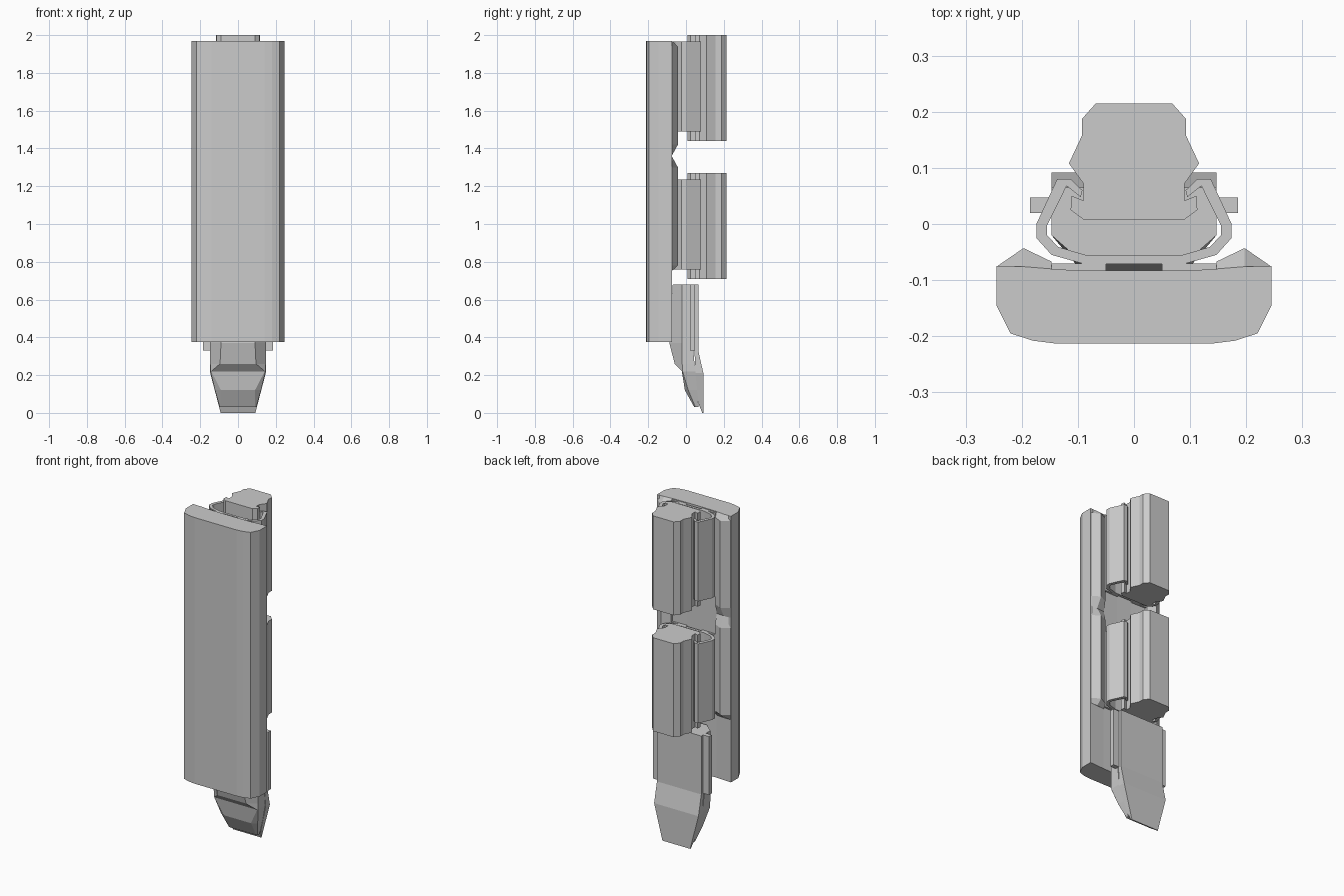
import bpy, bmesh


def loft(name, rings):
    """Skin a closed solid through rings of equal point count."""
    bm = bmesh.new()
    vs = [[bm.verts.new(p) for p in r] for r in rings]
    n = len(vs[0])
    for a, b in zip(vs, vs[1:]):
        for i in range(n):
            j = (i + 1) % n
            bm.faces.new((a[i], a[j], b[j], b[i]))
    bm.faces.new(vs[0])
    bm.faces.new(vs[-1])
    bmesh.ops.recalc_face_normals(bm, faces=bm.faces)
    me = bpy.data.meshes.new(name)
    bm.to_mesh(me)
    bm.free()
    ob = bpy.data.objects.new(name, me)
    bpy.context.collection.objects.link(ob)
    return ob


def extrude(name, profile, z0, z1):
    return loft(name, [[(x, y, z) for x, y in profile] for z in (z0, z1)])


def both(half):
    """Complete a right-hand half outline with its mirror image."""
    return half + [(-x, y) for x, y in reversed(half)]


def box(name, x0, x1, y0, y1, z0, z1):
    return extrude(name, [(x0, y0), (x1, y0), (x1, y1), (x0, y1)], z0, z1)


# Front cover panel with faceted edges
extrude("cover_panel", both([(0.14, -0.213), (0.18, -0.208), (0.22, -0.195),
                             (0.245, -0.145), (0.245, -0.075), (0.147, -0.081),
                             (0.05, -0.083)]), 0.375, 1.97)

# Ridges on the back of the panel, tapered at both ends
for s, side in ((1, "right"), (-1, "left")):
    for z0, z1, e0, e1, level in ((1.36, 1.97, 0.06, 0.03, "upper"),
                                  (0.75, 1.36, 0.03, 0.06, "lower")):
        loft(f"panel_ridge_{level}_{side}",
             [[(s * 0.245, -0.076, z), (s * 0.197, y, z), (s * 0.147, m, z), (s * 0.147, -0.084, z)]
              for z, y, m in ((z0, -0.076, -0.08), (z0 + e0, -0.043, -0.067),
                              (z1 - e1, -0.043, -0.067), (z1, -0.076, -0.08))])

# Clips: spring band wrapped round a solid back block
band = [(0.09, -0.071), (0.147, -0.055), (0.174, -0.025), (0.174, 0.0),
        (0.137, 0.08), (0.113, 0.08), (0.092, 0.06), (0.095, 0.048),
        (0.12, 0.068), (0.155, -0.003), (0.155, -0.02), (0.135, -0.041),
        (0.083, -0.056)]
block = [(0.09, 0.008), (0.113, 0.025), (0.111, 0.05), (0.09, 0.042),
         (0.09, 0.072), (0.116, 0.108), (0.093, 0.157), (0.093, 0.187),
         (0.068, 0.215)]
for base, level in ((1.44, "upper"), (0.71, "lower")):
    extrude(f"clip_block_{level}", both(block), base, base + 0.56)
    # The band stays a ring-shaped strip: a left half, right half and front wall
    for s, side in ((1, "right"), (-1, "left")):
        extrude(f"clip_band_{level}_{side}",
                [(0, -0.071)] + [(s * x, y) for x, y in band] + [(0, -0.056)],
                base + 0.05, base + 0.525)
        x0, x1 = sorted((s * 0.05, s * 0.147))
        box(f"clip_pad_{level}_{side}", x0, x1, -0.084, -0.07, base + 0.05, base + 0.525)

# Lower tongue: faceted front shell
loft("tongue_shell",
     [[(x, y, z) for x, y in both([(f, fy), (w, wy), (w, b)])]
      for z, f, fy, w, wy, b in ((0.68, 0.09, -0.07, 0.147, -0.02, 0.035),
                                 (0.37, 0.09, -0.088, 0.147, -0.02, 0.035),
                                 (0.26, 0.095, -0.06, 0.147, -0.02, 0.045),
                                 (0.22, 0.142, -0.022, 0.146, -0.018, 0.055),
                                 (0.12, 0.09, -0.006, 0.122, 0.012, 0.062),
                                 (0.03, 0.09, 0.044, 0.096, 0.05, 0.066))])

# Lower tongue: cranked back plate and side flange
loft("tongue_back_plate",
     [[(-w, y0, z), (w, y0, z), (w, y1, z), (-w, y1, z)]
      for z, w, y0, y1 in ((0.68, 0.147, 0.045, 0.065), (0.33, 0.147, 0.045, 0.065),
                           (0.21, 0.147, 0.05, 0.092), (0.05, 0.105, 0.066, 0.092),
                           (0.0, 0.092, 0.086, 0.092))])
box("tongue_flange", -0.185, 0.185, 0.02, 0.047, 0.33, 0.68)
